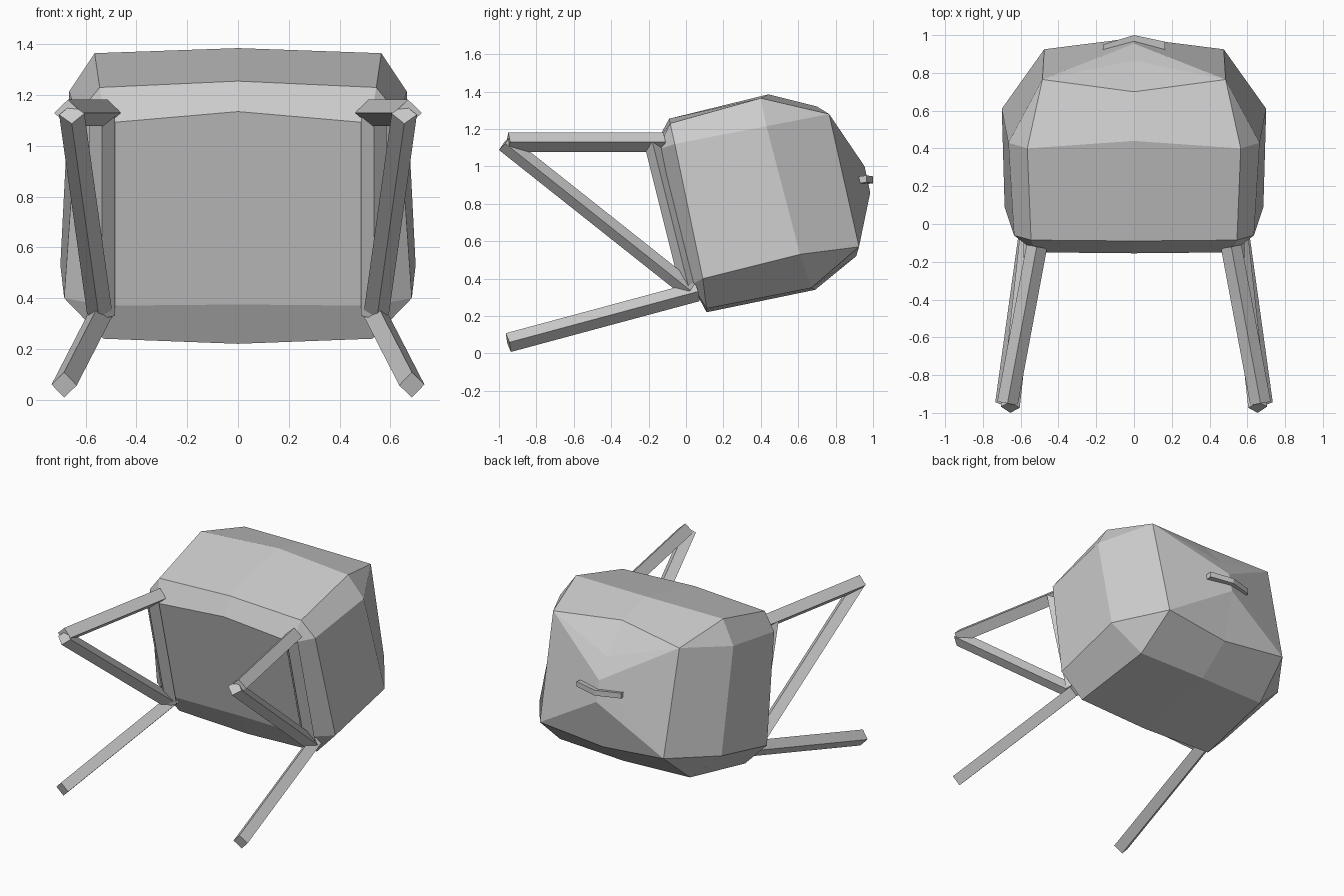
import bpy, bmesh
from mathutils import Vector

cube = bpy.data.objects.get("Cube")
if cube:
    bpy.data.objects.remove(cube, do_unlink=True)

grey = bpy.data.materials.new("plain grey")
grey.use_nodes = True
color = (0.6, 0.6, 0.6, 1)
grey.diffuse_color = color
grey.node_tree.nodes["Principled BSDF"].inputs["Base Color"].default_value = color


def finish(name, bm):
    bmesh.ops.remove_doubles(bm, verts=bm.verts, dist=0.001)
    bmesh.ops.recalc_face_normals(bm, faces=bm.faces)
    mesh = bpy.data.meshes.new(name)
    bm.to_mesh(mesh)
    bm.free()
    mesh.materials.append(grey)
    obj = bpy.data.objects.new(name, mesh)
    bpy.context.collection.objects.link(obj)
    return obj


def add_face(bm, points):
    # drop repeated corners so collapsed quads become triangles
    unique = []
    for p in points:
        if p not in unique:
            unique.append(p)
    if len(unique) > 2:
        bm.faces.new([bm.verts.new(p) for p in unique])


# Bag body: half sections from top middle, around the side, to bottom middle
front = [(0, -.155, 1.135), (.52, -.15, 1.09), (.52, -.15, 1.09),
         (.52, .03, .37), (.52, .03, .37), (0, .03, .375)]
rim = [(0, -.09, 1.255), (.545, -.085, 1.23), (.635, -.06, 1.12),
       (.685, .09, .4), (.53, .11, .24), (0, .11, .22)]
middle = [(0, .44, 1.385), (.565, .4, 1.365), (.665, .43, 1.215),
          (.7, .61, .53), (.5, .67, .35), (0, .69, .34)]
rear_top, rear_low = (.485, .765, 1.28), (.475, .925, .57)
rear = [(0, .7, 1.32), rear_top, rear_top, rear_low, rear_low, (0, .91, .52)]

bm = bmesh.new()
for a, b in zip((front, rim, middle), (rim, middle, rear)):
    for i in range(5):
        add_face(bm, [a[i], a[i + 1], b[i + 1], b[i]])
add_face(bm, [front[0], front[1], front[3], front[5]])

# Pointed back panel with a folded centre line
fold_top, fold_mid, fold_low = (0, .865, 1.13), (0, .955, 1.0), (0, .985, .86)
add_face(bm, [rear[0], rear_top, fold_top])
add_face(bm, [fold_top, rear_top, fold_mid])
add_face(bm, [fold_mid, rear_top, rear_low])
add_face(bm, [fold_mid, rear_low, fold_low])
add_face(bm, [fold_low, rear_low, rear[5]])

# Mirror the half to the other side
half = bm.faces[:]
copy = bmesh.ops.duplicate(bm, geom=bm.verts[:] + bm.edges[:] + half)["geom"]
for v in copy:
    if isinstance(v, bmesh.types.BMVert):
        v.co.x = -v.co.x
finish("bag_body", bm)


def bar(name, start, end, width, height, diamond=True):
    start, end = Vector(start), Vector(end)
    along = (end - start).normalized()
    side = Vector((1, 0, 0))
    side = (side - along * side.dot(along)).normalized()
    up = along.cross(side)
    if diamond:
        offsets = [side * width, up * height, -side * width, -up * height]
    else:
        offsets = [side * width + up * height, up * height - side * width,
                   -side * width - up * height, side * width - up * height]
    bm = bmesh.new()
    rings = [[bm.verts.new(p + o) for o in offsets] for p in (start, end)]
    for i in range(4):
        j = (i + 1) % 4
        bm.faces.new([rings[0][i], rings[0][j], rings[1][j], rings[1][i]])
    bm.faces.new(rings[0])
    bm.faces.new(rings[1])
    finish(name, bm)


# Straps on each side
for label, s in (("left", 1), ("right", -1)):
    bar(label + "_upper_strap", (s * .67, -.95, 1.13), (s * .515, -.12, 1.13), .055, .052)
    bar(label + "_slanted_strap", (s * .655, -.97, 1.125), (s * .545, .02, .34), .05, .048)
    bar(label + "_back_strap", (s * .535, -.18, 1.13), (s * .535, .02, .33), .05, .045)
    bar(label + "_lower_strap", (s * .685, -.95, .058), (s * .545, .06, .33), .05, .052)

# Bent grab handle on the back panel
bm = bmesh.new()
sections = []
for x, y, z in ((-.165, .925, .93), (0, .975, .925), (.165, .94, .93)):
    sections.append([bm.verts.new((x, y + dy, z + dz))
                     for dy, dz in ((-.025, -.022), (.025, -.015), (.025, .022), (-.025, .015))])
for a, b in zip(sections, sections[1:]):
    for i in range(4):
        j = (i + 1) % 4
        bm.faces.new([a[i], a[j], b[j], b[i]])
bm.faces.new(sections[0])
bm.faces.new(sections[-1])
finish("grab_handle", bm)
